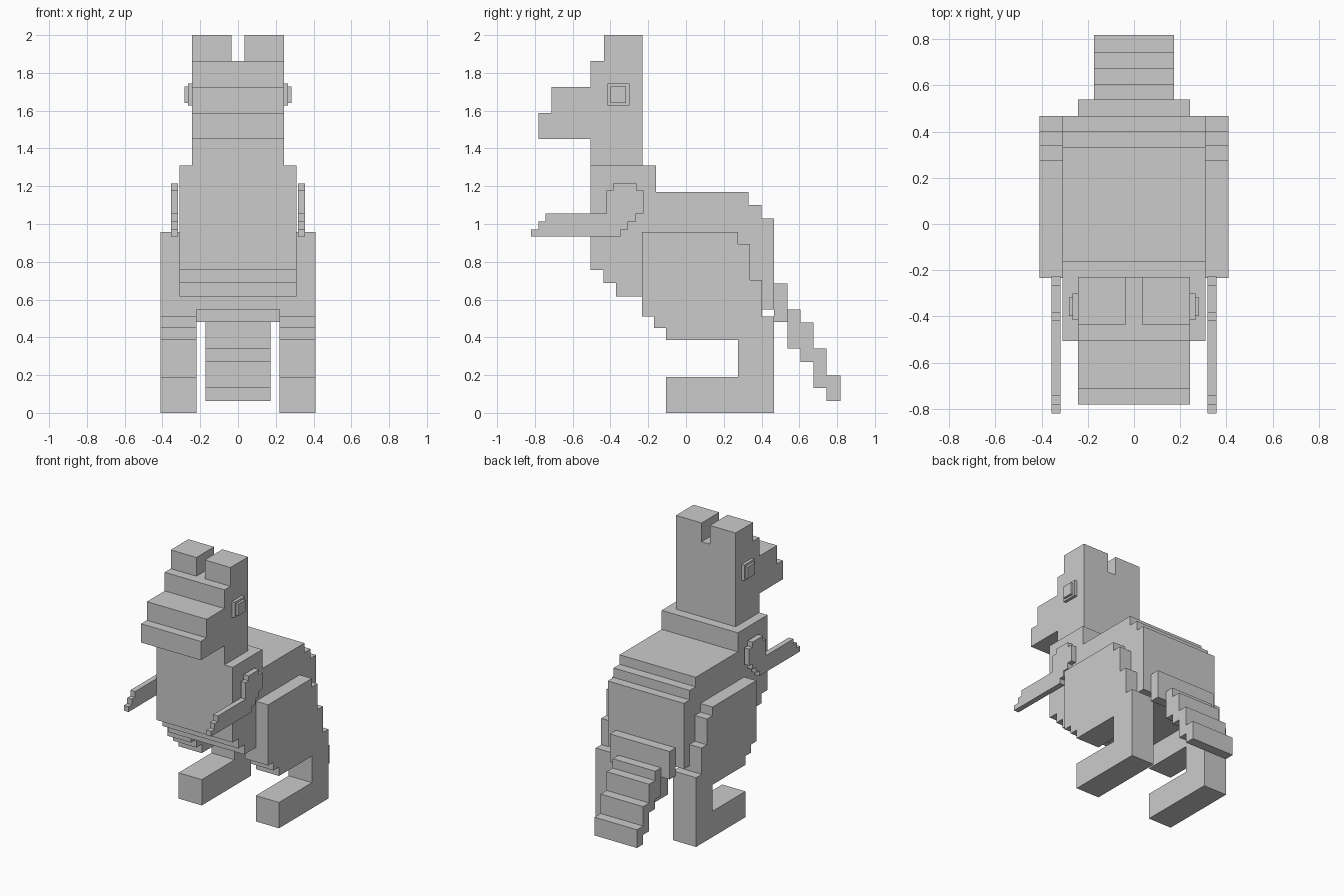
import bpy, bmesh

if "Cube" in bpy.data.objects:
    bpy.data.objects.remove(bpy.data.objects["Cube"])


def extrude_profile(name, pts, x0, x1, mirror=False):
    """Extrude a (y, z) side profile from x0 to x1, optionally mirrored across x."""
    bm = bmesh.new()
    face = bm.faces.new([bm.verts.new((x0, y, z)) for y, z in pts])
    new = bmesh.ops.extrude_face_region(bm, geom=[face])["geom"]
    verts = [v for v in new if isinstance(v, bmesh.types.BMVert)]
    bmesh.ops.translate(bm, verts=verts, vec=(x1 - x0, 0, 0))
    bmesh.ops.recalc_face_normals(bm, faces=bm.faces)
    mesh = bpy.data.meshes.new(name)
    bm.to_mesh(mesh)
    bm.free()
    obj = bpy.data.objects.new(name, mesh)
    bpy.context.collection.objects.link(obj)
    if mirror:
        mod = obj.modifiers.new("mirror", 'MIRROR')
        mod.use_mirror_merge = False
    return obj


def stairs(start, *moves):
    """Axis-aligned outline: alternate new y and new z values from a start point."""
    y, z = start
    pts = [start]
    for i, m in enumerate(moves):
        y, z = (m, z) if i % 2 == 0 else (y, m)
        pts.append((y, z))
    return pts


def rect(y0, y1, z0, z1):
    return [(y0, z0), (y1, z0), (y1, z1), (y0, z1)]


# Torso with stepped back and belly
extrude_profile("body", stairs(
    (-0.505, 1.31), -0.16, 1.17, 0.33, 1.10, 0.40, 1.03, 0.467, 0.547,
    -0.23, 0.617, -0.37, 0.687, -0.437, 0.757, -0.505), -0.31, 0.31)

# Neck, head and stepped snout
extrude_profile("head", stairs(
    (-0.505, 1.31), -0.23, 1.862, -0.505, 1.725, -0.712, 1.588, -0.78, 1.45,
    -0.505), -0.243, 0.243)

# Ears
extrude_profile("ears", rect(-0.435, -0.23, 1.862, 2.0), 0.034, 0.243, True)

# Eyes: frame and raised centre
extrude_profile("eye_frames", rect(-0.416, -0.30, 1.627, 1.743), 0.243, 0.265, True)
extrude_profile("eye_centres", rect(-0.399, -0.318, 1.641, 1.727), 0.265, 0.282, True)

# Arms: shoulder tapering to forward forearm
extrude_profile("arms", stairs(
    (-0.386, 1.214), -0.263, 1.177, -0.226, 1.055, -0.265, 1.013, -0.307, 0.972,
    -0.346, 0.934, -0.82, 0.972, -0.78, 1.013, -0.743, 1.055, -0.42, 1.177,
    -0.386), 0.317, 0.356, True)

# Legs: thigh, shin and long foot
extrude_profile("legs", stairs(
    (-0.233, 0.957), 0.275, 0.893, 0.34, 0.703, 0.402, 0.51, 0.467, 0.0,
    -0.107, 0.19, 0.275, 0.385, -0.107, 0.45, -0.17, 0.51, -0.233),
    0.22, 0.409, True)

# Tail: wide root plate and descending steps
extrude_profile("tail_root", rect(0.467, 0.538, 0.48, 0.685), -0.243, 0.243)
extrude_profile("tail", stairs(
    (0.538, 0.547), 0.605, 0.478, 0.675, 0.34, 0.745, 0.197, 0.817, 0.063,
    0.745, 0.132, 0.675, 0.27, 0.605, 0.34, 0.538), -0.173, 0.173)
